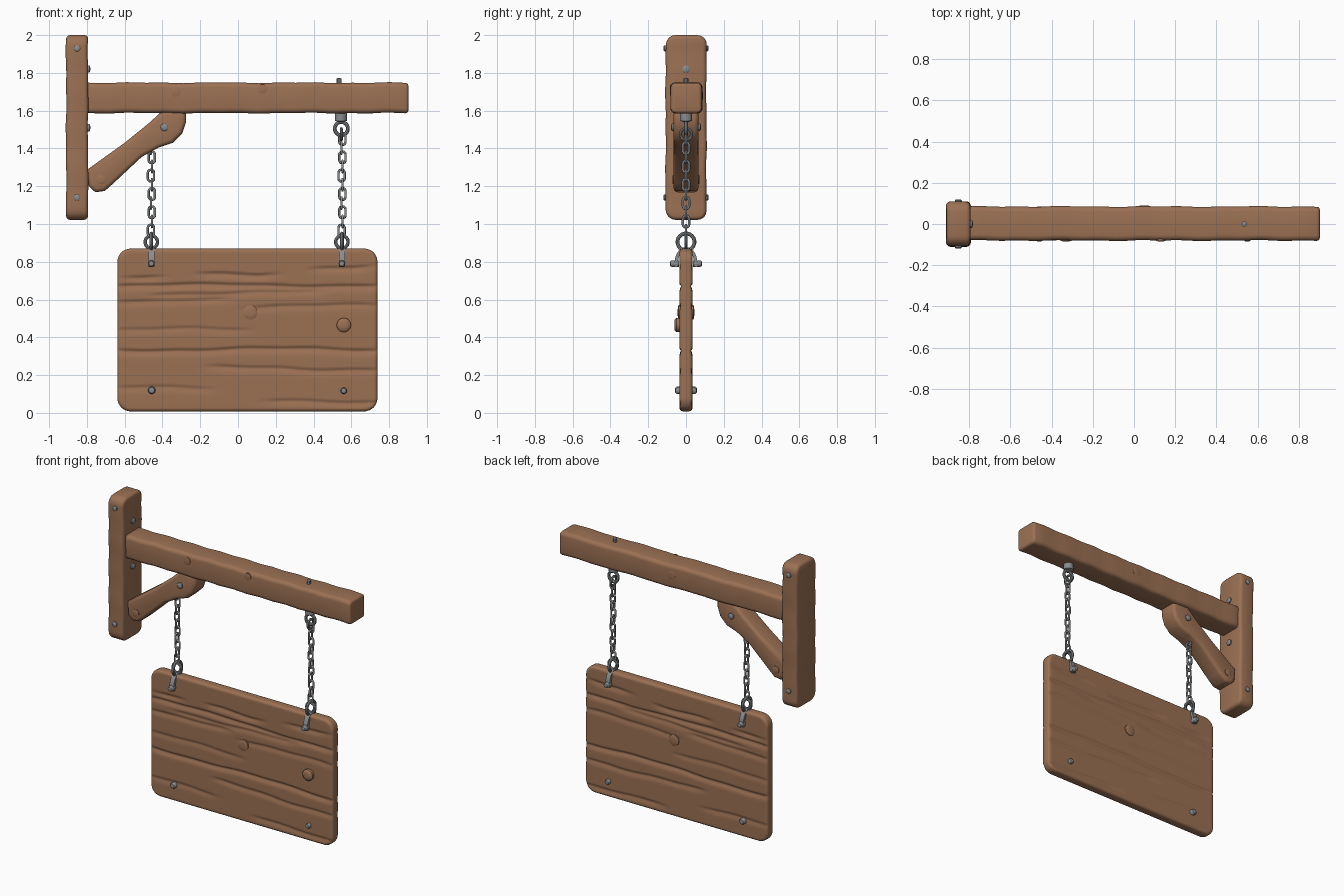
import bpy, bmesh, math
from mathutils import Vector, Matrix

if "Cube" in bpy.data.objects:
    bpy.data.objects.remove(bpy.data.objects["Cube"])

def material(name, col):
    m = bpy.data.materials.new(name)
    m.diffuse_color = (*col, 1)
    m.use_nodes = True
    m.node_tree.nodes["Principled BSDF"].inputs["Base Color"].default_value = m.diffuse_color
    return m

WOOD = material("brown wood", (0.33, 0.165, 0.088))
METAL = material("grey iron", (0.25, 0.265, 0.275))

def finish(bm, name, mat, angle=40):
    bmesh.ops.recalc_face_normals(bm, faces=bm.faces)
    me = bpy.data.meshes.new(name)
    bm.to_mesh(me)
    bm.free()
    me.materials.append(mat)
    me.shade_smooth()
    me.set_sharp_from_angle(angle=math.radians(angle))
    ob = bpy.data.objects.new(name, me)
    bpy.context.collection.objects.link(ob)
    return ob

def bevel_all(bm, width, segs=3, min_angle=0.5):
    edges = [e for e in bm.edges if e.calc_face_angle(0) > min_angle]
    bmesh.ops.bevel(bm, geom=edges, offset=width, segments=segs, profile=0.5,
                    affect='EDGES', clamp_overlap=True)

def prism(bm, pts, place, half):
    """Outline pts (a, b) extruded by +-half; place(a, b, d) gives the 3D point."""
    rows = [[bm.verts.new(place(a, b, s * half)) for a, b in pts] for s in (-1, 1)]
    bm.faces.new(rows[0])
    bm.faces.new(rows[1][::-1])
    n = len(pts)
    for i in range(n):
        j = (i + 1) % n
        bm.faces.new((rows[0][i], rows[1][i], rows[1][j], rows[0][j]))
    bmesh.ops.recalc_face_normals(bm, faces=bm.faces)

def round_rect(a0, a1, b0, b1, r, n=4):
    pts = []
    for k, (ca, cb) in enumerate(((a1 - r, b1 - r), (a0 + r, b1 - r),
                                  (a0 + r, b0 + r), (a1 - r, b0 + r))):
        for i in range(n + 1):
            t = (k + i / n) * math.pi / 2
            pts.append((ca + r * math.cos(t), cb + r * math.sin(t)))
    return pts

def hewn(bm, axis, lo, hi, amp):
    """Cut a timber along its length and make it slightly uneven."""
    no = Vector([1.0 if i == axis else 0.0 for i in range(3)])
    p = lo + 0.07
    while p < hi - 0.05:
        bmesh.ops.bisect_plane(bm, geom=bm.verts[:] + bm.edges[:] + bm.faces[:],
                               plane_co=no * p, plane_no=no)
        p += 0.05
    for v in bm.verts:
        t = v.co[axis]
        for k in range(3):
            if k != axis:
                v.co[k] += amp * math.sin(9 * t + 2 * k) * math.cos(23 * t + 5 * k)

def disc(bm, pos, axis, r, h, sides=10, dome=0.35):
    """Domed round head standing on pos and pointing along axis."""
    rot = Vector(axis).to_track_quat('Z', 'Y').to_matrix().to_4x4()
    mat = Matrix.Translation(pos) @ rot
    prof = [(r, -0.02), (r, h * (1 - dome)), (r * 0.75, h * 0.93), (r * 0.35, h)]
    rings = [[bm.verts.new(mat @ Vector((q * math.cos(i * math.tau / sides),
                                         q * math.sin(i * math.tau / sides), z)))
              for i in range(sides)] for q, z in prof]
    for a, b in zip(rings, rings[1:]):
        for i in range(sides):
            j = (i + 1) % sides
            bm.faces.new((a[i], a[j], b[j], b[i]))
    bm.faces.new(rings[0][::-1])
    bm.faces.new(rings[-1])

def link(bm, c, side, r, wire, stretch=0, n=20, m=8):
    """Ring (or long link) standing upright; side 0 faces the front, 1 the right."""
    across, depth = (Vector((1, 0, 0)), Vector((0, 1, 0)))[::-1 if side else 1]
    rings = []
    for i in range(n):
        t = (i + 0.5) * math.tau / n
        out = across * math.cos(t) + Vector((0, 0, math.sin(t)))
        p = Vector(c) + out * r + Vector((0, 0, math.copysign(stretch, math.sin(t))))
        rings.append([bm.verts.new(p + (out * math.cos(u) + depth * math.sin(u)) * wire)
                      for u in (k * math.tau / m for k in range(m))])
    for i in range(n):
        a, b = rings[i], rings[(i + 1) % n]
        for k in range(m):
            l = (k + 1) % m
            bm.faces.new((a[k], a[l], b[l], b[k]))

# Wall post
bm = bmesh.new()
prism(bm, round_rect(-0.108, 0.108, 1.022, 2.0, 0.05), lambda a, b, d: (-0.852 + d, a, b), 0.058)
bevel_all(bm, 0.02)
hewn(bm, 2, 1.02, 2.0, 0.003)
finish(bm, "wall_post", WOOD)

# Horizontal beam
bm = bmesh.new()
prism(bm, round_rect(-0.08, 0.085, 1.587, 1.748, 0.026), lambda a, b, d: (0.045 + d, a, b), 0.857)
bevel_all(bm, 0.016, 3, 1.2)
hewn(bm, 0, -0.81, 0.9, 0.003)
finish(bm, "beam", WOOD)

# Diagonal brace
bm = bmesh.new()
prism(bm, [(-0.795, 1.29), (-0.79, 1.20), (-0.755, 1.168), (-0.705, 1.175), (-0.66, 1.215),
           (-0.51, 1.355), (-0.42, 1.405), (-0.345, 1.43), (-0.295, 1.48), (-0.275, 1.54),
           (-0.275, 1.60), (-0.40, 1.60), (-0.47, 1.535), (-0.60, 1.43)],
      lambda a, b, d: (a, d, b), 0.066)
bevel_all(bm, 0.022, 3, 1.2)
finish(bm, "brace", WOOD, 50)

# Sign board: rounded slab with wavy grain grooves on both faces
X0, X1, Z0, Z1, R, H, B = -0.638, 0.738, 0.008, 0.87, 0.07, 0.034, 0.018
GROOVES = [  # height, wave, phase, start, end, depth
    (0.335, 0.008, 0.5, -0.7, 0.8, 0.011), (0.235, 0.010, 2.0, -0.2, 0.8, 0.008),
    (0.13, 0.008, 4.0, -0.7, -0.1, 0.006), (0.06, 0.007, 1.0, 0.1, 0.8, 0.007),
    (0.44, 0.008, 3.0, -0.7, 0.1, 0.006), (0.565, 0.008, 5.0, 0.0, 0.8, 0.007),
    (0.595, 0.006, 1.5, -0.7, 0.0, 0.008), (0.635, 0.008, 0.0, -0.5, 0.5, 0.007),
    (0.675, 0.006, 2.5, -0.7, 0.8, 0.011), (0.745, 0.014, 4.5, -0.25, 0.25, 0.010),
    (0.725, 0.007, 1.0, -0.65, -0.35, 0.009), (0.77, 0.012, 3.4, 0.35, 0.75, 0.009)]

def groove(x, z):
    g = 0
    for zc, w, ph, a, b, dep in GROOVES:
        d = z - zc - w * math.sin(5 * x + ph) - 0.3 * w * math.sin(17 * x + 2 * ph)
        win = max(0, min(1, (x - a) / 0.12, (b - x) / 0.12))
        g += dep * win * math.exp(-(d / (0.007 if d > 0 else 0.02)) ** 2)
    return g

def stops(lo, hi, n):
    rim = [0, 0.002, 0.006, 0.012]
    mid = [lo + B + (hi - lo - 2 * B) * i / n for i in range(n + 1)]
    return [lo + e for e in rim] + mid + [hi - e for e in rim[::-1]]

bm = bmesh.new()
xs, zs = stops(X0, X1, 60), stops(Z0, Z1, 110)
sheets = []
for s in (-1, 1):
    sheet = []
    for x in xs:
        col = []
        for z in zs:
            qx, qz = min(max(x, X0 + R), X1 - R), min(max(z, Z0 + R), Z1 - R)
            dx, dz = x - qx, z - qz
            ln = math.hypot(dx, dz)
            k = max(abs(dx), abs(dz)) / ln if ln > 1e-9 else 1
            e = R - ln * k
            h = H if e >= B else H - B + math.sqrt(max(0, B * B - (B - e) ** 2))
            px, pz = qx + dx * k, qz + dz * k
            h -= groove(px, pz) * min(1, e / 0.012 + 0.25)
            col.append(bm.verts.new((px, s * h, pz)))
        sheet.append(col)
    for i in range(len(xs) - 1):
        for j in range(len(zs) - 1):
            bm.faces.new((sheet[i][j], sheet[i + 1][j], sheet[i + 1][j + 1], sheet[i][j + 1]))
    nx, nz = len(xs) - 1, len(zs) - 1
    rim = ([sheet[i][0] for i in range(nx)] + [sheet[nx][j] for j in range(nz)]
           + [sheet[i][nz] for i in range(nx, 0, -1)] + [sheet[0][j] for j in range(nz, 0, -1)])
    sheets.append(rim)
for i in range(len(rim)):
    j = (i + 1) % len(rim)
    bm.faces.new((sheets[0][i], sheets[0][j], sheets[1][j], sheets[1][i]))
finish(bm, "sign_board", WOOD, 60)

# Wooden knots and pegs
bm = bmesh.new()
for pos, ax, r, h in (((0.065, -0.03, 0.532), -1, 0.038, 0.014), ((0.065, 0.03, 0.532), 1, 0.038, 0.014),
                      ((0.56, -0.03, 0.465), -1, 0.038, 0.032), ((-0.33, -0.078, 1.70), -1, 0.026, 0.006),
                      ((0.13, -0.078, 1.715), -1, 0.024, 0.006), ((0.05, 0.083, 1.68), 1, 0.03, 0.006),
                      ((-0.725, -0.064, 1.235), -1, 0.024, 0.008), ((-0.725, 0.064, 1.235), 1, 0.024, 0.008)):
    disc(bm, pos, (0, ax, 0), r, h, 16)
finish(bm, "wood_knots", WOOD)

# Bolt heads on the front and back, and on the post's inner face
bm = bmesh.new()
for s in (-1, 1):
    for x, y, z, r, h in ((-0.852, 0.106, 1.93, 0.017, 0.013), (-0.852, 0.106, 1.14, 0.017, 0.013),
                          (-0.39, 0.064, 1.512, 0.02, 0.016), (-0.457, 0.032, 0.12, 0.02, 0.026),
                          (0.56, 0.032, 0.117, 0.017, 0.024)):
        disc(bm, (x, s * y, z), (0, s, 0), r, h)
for z in (1.82, 1.51):
    disc(bm, (-0.796, 0, z), (1, 0, 0), 0.02, 0.014)
finish(bm, "bolts", METAL)

# Eye bolt under the beam with its pin through the top
bm = bmesh.new()
disc(bm, (0.545, 0, 1.595), (0, 0, -1), 0.032, 0.055, 12, 0.1)
disc(bm, (0.535, 0, 1.745), (0, 0, 1), 0.013, 0.028, 8, 0.1)
link(bm, (0.547, 0, 1.505), 0, 0.035, 0.010)
link(bm, (0.547, 0, 1.475), 1, 0.03, 0.008)
finish(bm, "eye_bolt", METAL)

# Shackles and chains
for side, x in (("left", -0.459), ("right", 0.55)):
    bm = bmesh.new()
    arc = [i * math.pi / 14 for i in range(15)]
    strap = ([(0.062 * math.cos(t), 0.772 + 0.105 * math.sin(t) ** 0.8) for t in arc]
             + [(0.044 * math.cos(t), 0.772 + 0.09 * math.sin(t) ** 0.8) for t in arc[::-1]])
    prism(bm, strap, lambda a, b, d: (x + d, a, b), 0.016)
    for s in (-1, 1):
        disc(bm, (x, s * 0.058, 0.79), (0, s, 0), 0.018, 0.027)
    link(bm, (x, 0, 0.905), 0, 0.033, 0.009)
    link(bm, (x, 0, 0.905), 1, 0.045, 0.010)
    finish(bm, side + "_shackle", METAL)
    bm = bmesh.new()
    for i in range(11):
        link(bm, (x + (0.003 if i % 3 else -0.002), 0, 0.965 + 0.0485 * i), i % 2, 0.0165, 0.0065, 0.0145, 16, 6)
    finish(bm, side + "_chain", METAL, 80)
